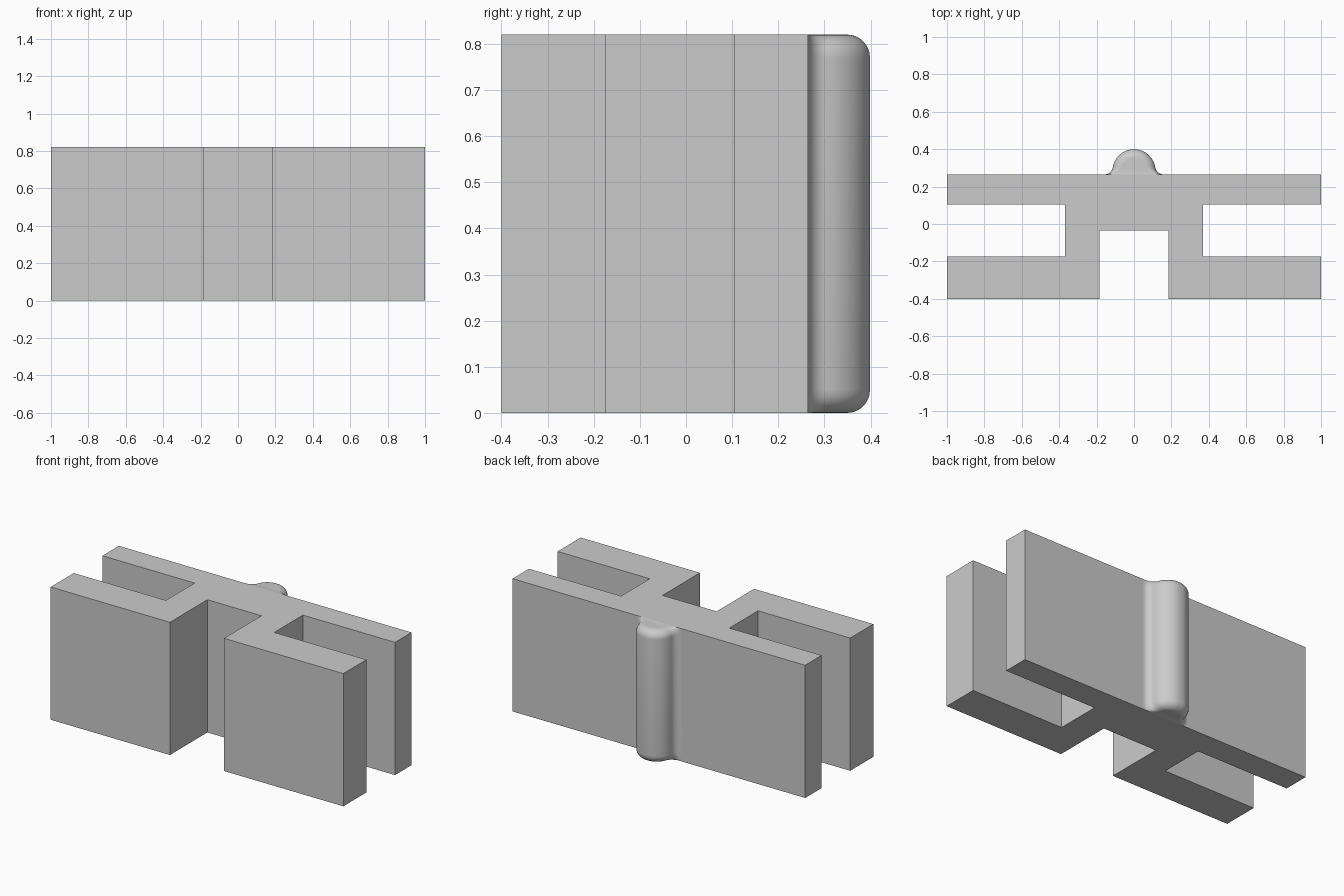
import bpy, bmesh
from math import sin, cos, pi, sqrt, atan2, radians

if "Cube" in bpy.data.objects:
    bpy.data.objects.remove(bpy.data.objects["Cube"], do_unlink=True)

HEIGHT = 0.82
WALL = 0.265  # y of the back wall

grey = bpy.data.materials.new("plain grey")
grey.use_nodes = True
colour = (0.6, 0.6, 0.6, 1)
grey.diffuse_color = colour
grey.node_tree.nodes["Principled BSDF"].inputs["Base Color"].default_value = colour


def finish(name, bm):
    bmesh.ops.recalc_face_normals(bm, faces=bm.faces)
    mesh = bpy.data.meshes.new(name)
    bm.to_mesh(mesh)
    bm.free()
    mesh.materials.append(grey)
    obj = bpy.data.objects.new(name, mesh)
    bpy.context.collection.objects.link(obj)
    return obj


def mirrored(half):
    return half + [(-x, y) for x, y in reversed(half)]


# Slotted body: one mirrored cross-section raised to full height
half = [(0.185, -0.035), (0.185, -0.4), (1, -0.4), (1, -0.175), (0.37, -0.175),
        (0.37, 0.105), (1, 0.105), (1, WALL)]
bm = bmesh.new()
base = bm.faces.new([bm.verts.new((x, y, 0)) for x, y in mirrored(half)])
raised = bmesh.ops.extrude_face_region(bm, geom=[base], use_keep_orig=True)
top = [v for v in raised["geom"] if isinstance(v, bmesh.types.BMVert)]
bmesh.ops.translate(bm, verts=top, vec=(0, 0, HEIGHT))
finish("slotted_body", bm)


# Rounded back rib: dome section blended into the wall, inset at the ends
def rib_section(inset):
    centre = 0.285
    dome, blend = 0.115 - inset, 0.045 + inset
    rise = WALL + blend - centre
    cx = sqrt((dome + blend) ** 2 - rise ** 2)
    join = atan2(rise, cx)
    steps = 10
    points = []
    for i in range(steps + 1):  # concave blend leaving the wall
        a = -pi / 2 - (pi / 2 - join) * i / steps
        points.append((cx + blend * cos(a), WALL + blend + blend * sin(a)))
    for i in range(1, steps):  # convex dome up to the centre line
        a = join + (pi / 2 - join) * i / steps
        points.append((dome * cos(a), centre + dome * sin(a)))
    return mirrored(points)


ROUND = 0.05
arc = [i * pi / 16 for i in range(9)]
levels = [(ROUND * (1 - sin(a)), ROUND * (1 - cos(a))) for a in arc]
levels += [(inset, HEIGHT - z) for inset, z in reversed(levels)]

bm = bmesh.new()
rings = [[bm.verts.new((x, y, z)) for x, y in rib_section(inset)] for inset, z in levels]
for low, high in zip(rings, rings[1:]):
    for i in range(len(low) - 1):
        bm.faces.new((low[i], low[i + 1], high[i + 1], high[i]))
bm.faces.new(rings[0])
bm.faces.new(rings[-1])
# Closing strip along the wall
bm.faces.new([r[0] for r in rings] + [r[-1] for r in reversed(rings)])
rib = finish("back_rib", bm)

bpy.ops.object.select_all(action="DESELECT")
rib.select_set(True)
bpy.context.view_layer.objects.active = rib
bpy.ops.object.shade_smooth_by_angle(angle=radians(35))
